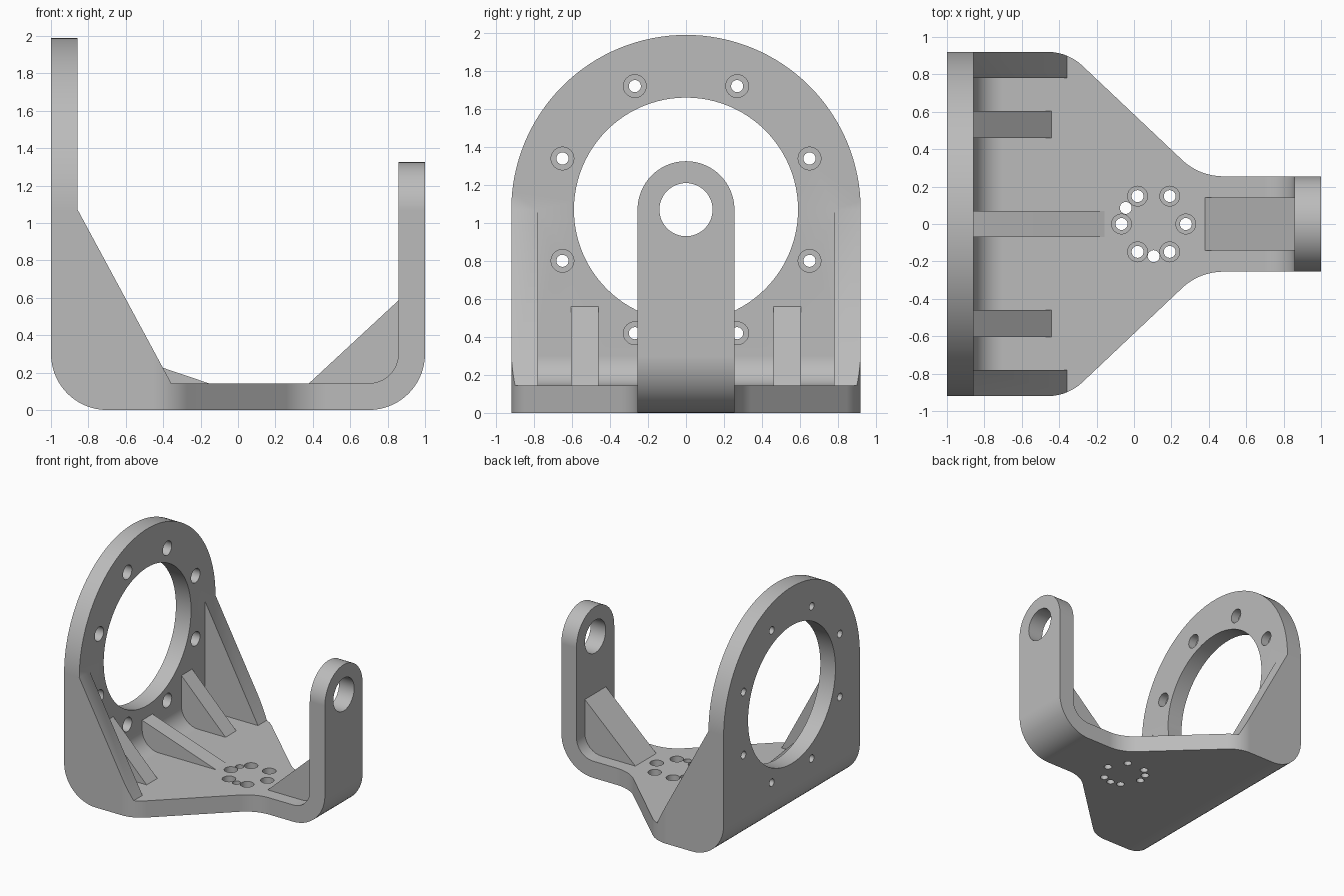
import bpy, bmesh
from math import pi, sin, cos, tan, radians
from mathutils import Vector

if "Cube" in bpy.data.objects:
    bpy.data.objects.remove(bpy.data.objects["Cube"], do_unlink=True)

grey = bpy.data.materials.new("plain grey")
grey.use_nodes = True
grey.diffuse_color = (0.5, 0.5, 0.5, 1)
grey.node_tree.nodes["Principled BSDF"].inputs["Base Color"].default_value = (0.5, 0.5, 0.5, 1)

T = 0.143           # plate thickness
WALL = 1 - T        # inner face of both uprights
AXIS_Z = 1.07       # height of the pivot axis
BIG_R, SMALL_R = 0.92, 0.255


def rounded(corners, steps=14):
    """Turn (u, v, radius) corners into a polygon with filleted corners."""
    out = []
    for i, (u, v, r) in enumerate(corners):
        p = Vector((u, v))
        if r == 0:
            out.append(p)
            continue
        a = (Vector(corners[i - 1][:2]) - p).normalized()
        b = (Vector(corners[(i + 1) % len(corners)][:2]) - p).normalized()
        half = a.angle(b) / 2
        centre = p + (a + b).normalized() * (r / sin(half))
        start = p + a * (r / tan(half)) - centre
        end = p + b * (r / tan(half)) - centre
        sweep = start.angle(end)
        for k in range(steps + 1):
            t = k / steps
            out.append(centre + (start * sin((1 - t) * sweep) + end * sin(t * sweep)) / sin(sweep))
    return out


def circle(u, v, r, n=48):
    return [(u + r * cos(2 * pi * k / n), v + r * sin(2 * pi * k / n)) for k in range(n)]


def prism(name, outline, axis, lo, hi):
    """Extrude an outline along x, y or z."""
    place = {"x": lambda u, v, w: (w, u, v),
             "y": lambda u, v, w: (u, w, v),
             "z": lambda u, v, w: (u, v, w)}[axis]
    bm = bmesh.new()
    rings = [[bm.verts.new(place(u, v, w)) for u, v in outline] for w in (lo, hi)]
    for ring in rings:
        bm.faces.new(ring)
    n = len(outline)
    for i in range(n):
        j = (i + 1) % n
        bm.faces.new((rings[0][i], rings[0][j], rings[1][j], rings[1][i]))
    bmesh.ops.recalc_face_normals(bm, faces=bm.faces)
    mesh = bpy.data.meshes.new(name)
    bm.to_mesh(mesh)
    bm.free()
    mesh.materials.append(grey)
    ob = bpy.data.objects.new(name, mesh)
    bpy.context.collection.objects.link(ob)
    return ob


def select(ob):
    bpy.ops.object.select_all(action="DESELECT")
    ob.select_set(True)
    bpy.context.view_layer.objects.active = ob


def combine(target, tool, operation):
    select(target)
    mod = target.modifiers.new("combine", "BOOLEAN")
    mod.operation, mod.solver, mod.object = operation, "EXACT", tool
    bpy.ops.object.modifier_apply(modifier=mod.name)
    bpy.data.objects.remove(tool, do_unlink=True)


def gusset(name, side, top, foot, y0, y1):
    """Triangular brace rooted a little inside the wall and floor."""
    pts = [(WALL, top), (foot, T), (foot, 0.1), (0.9, 0.1), (0.9, top)]
    return prism(name, [(side * u, v) for u, v in pts], "y", y0, y1)


# Bent strip: floor with two uprights
bracket = prism("bracket", rounded([
    (-1, 2.1, 0), (-1, 0, 0.3), (1, 0, 0.3), (1, 1.5, 0),
    (WALL, 1.5, 0), (WALL, T, 0.157), (-WALL, T, 0.157), (-WALL, 2.1, 0)]), "y", -1, 1)

# Outer side gussets, trimmed with the strip
for y0, y1 in ((0.78, 1), (-1, -0.78)):
    combine(bracket, gusset("side_gusset", -1, AXIS_Z, 0.357, y0, y1), "UNION")

# Plan outline: wide end tapering to the narrow arm
half = [(-1.2, BIG_R, 0), (-0.354, BIG_R, 0.27), (0.35, SMALL_R, 0.32), (1.2, SMALL_R, 0)]
plan = half + [(u, -v, r) for u, v, r in reversed(half)]
combine(bracket, prism("plan", rounded(plan), "z", -0.5, 2.5), "INTERSECT")

# Round tops of both uprights
for r, x0, x1 in ((BIG_R, -1.2, -0.6), (SMALL_R, 0.6, 1.2)):
    arc = [(r * cos(pi * k / 64), AXIS_Z + r * sin(pi * k / 64)) for k in range(65)]
    box = [(-1.2, AXIS_Z), (-1.2, 2.5), (1.2, 2.5), (1.2, AXIS_Z)]
    combine(bracket, prism("round_top", arc + box, "x", x0, x1), "DIFFERENCE")

# Large opening and pivot hole
combine(bracket, prism("opening", circle(0, AXIS_Z, 0.59, 96), "x", -1.2, -0.6), "DIFFERENCE")
combine(bracket, prism("pivot_hole", circle(0, AXIS_Z, 0.14), "x", 0.6, 1.2), "DIFFERENCE")

# Counterbored bolt ring around the large opening
for k in range(8):
    a = radians(22.5 + 45 * k)
    u, v = 0.704 * cos(a), AXIS_Z + 0.704 * sin(a)
    combine(bracket, prism("bolt_hole", circle(u, v, 0.032, 24), "x", -1.2, -0.8), "DIFFERENCE")
    combine(bracket, prism("counterbore", circle(u, v, 0.06, 32), "x", -0.93, -0.8), "DIFFERENCE")

# Floor bolt ring, with two plain pin holes
for deg in (0, 60, 120, 180, 240, 300, 150, 270):
    a = radians(deg)
    u, v = 0.105 + 0.172 * cos(a), 0.172 * sin(a)
    combine(bracket, prism("floor_hole", circle(u, v, 0.032, 24), "z", -0.2, 0.3), "DIFFERENCE")
    if deg % 60 == 0:
        combine(bracket, prism("counterbore", circle(u, v, 0.053, 32), "z", 0.07, 0.3), "DIFFERENCE")

# Ribs standing on the floor
parts = [bracket,
         gusset("left_rib", -1, 0.56, 0.44, 0.46, 0.605),
         gusset("right_rib", -1, 0.56, 0.44, -0.605, -0.46),
         gusset("centre_rib", -1, 0.38, 0.157, -0.07, 0.07),
         gusset("arm_gusset", 1, 0.585, 0.38, -0.142, 0.142)]

for ob in parts:
    select(ob)
    bpy.ops.object.shade_smooth_by_angle(angle=radians(30))
    ob.modifiers.new("even_normals", "WEIGHTED_NORMAL").keep_sharp = True
